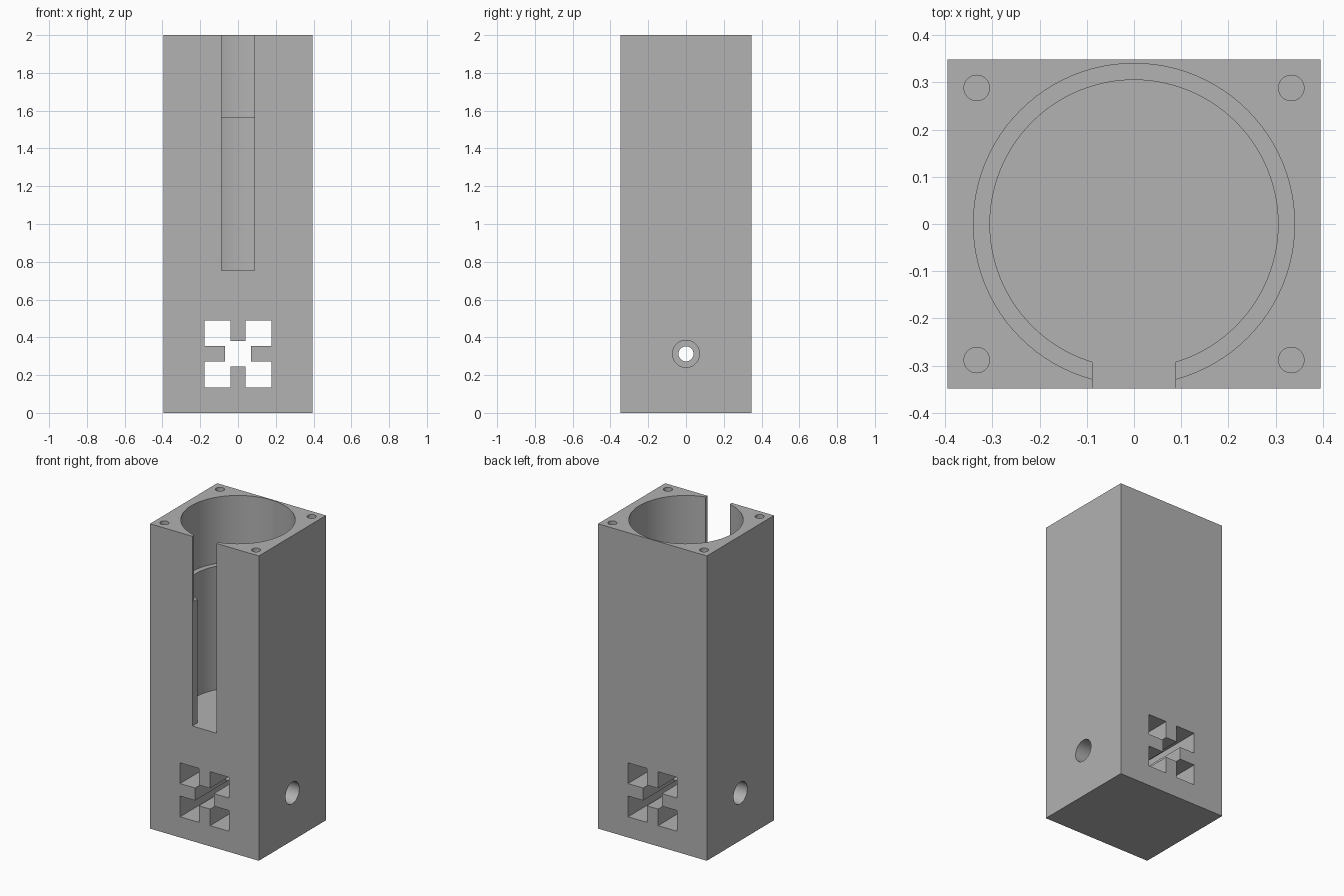
import bpy
import math

default = bpy.data.objects.get("Cube")
if default:
    bpy.data.objects.remove(default, do_unlink=True)

HALF_X, HALF_Y, HEIGHT = 0.395, 0.348, 2.0
BORE_FLOOR, LEDGE = 0.755, 1.565
VENT_Z = 0.3125

grey = bpy.data.materials.new("plain_grey")
grey.use_nodes = True
colour = (0.445, 0.445, 0.445, 1)
grey.diffuse_color = colour
grey.node_tree.nodes["Principled BSDF"].inputs["Base Color"].default_value = colour


def box(name, low, high):
    """Axis-aligned box between two corners."""
    centre = [(a + b) / 2 for a, b in zip(low, high)]
    bpy.ops.mesh.primitive_cube_add(size=1, location=centre)
    ob = bpy.context.object
    ob.name = name
    ob.scale = [b - a for a, b in zip(low, high)]
    bpy.ops.object.transform_apply(location=True, rotation=False, scale=True)
    return ob


def rod(name, radius, length, centre, sides=48, rotation=(0, 0, 0)):
    bpy.ops.mesh.primitive_cylinder_add(vertices=sides, radius=radius, depth=length,
                                        location=centre, rotation=rotation)
    ob = bpy.context.object
    ob.name = name
    return ob


def cut(target, cutter):
    """Subtract the cutter and discard it."""
    mod = target.modifiers.new("cut", "BOOLEAN")
    mod.operation = "DIFFERENCE"
    mod.solver = "EXACT"
    mod.object = cutter
    bpy.context.view_layer.objects.active = target
    bpy.ops.object.modifier_apply(modifier=mod.name)
    bpy.data.objects.remove(cutter, do_unlink=True)


# Rectangular housing
housing = box("housing", (-HALF_X, -HALF_Y, 0), (HALF_X, HALF_Y, HEIGHT))
housing.data.materials.append(grey)

# Stepped round bore: narrow below the ledge, wide above it
for radius, floor in ((0.305, BORE_FLOOR), (0.34, LEDGE)):
    top = HEIGHT + 0.1
    cut(housing, rod("bore_cutter", radius, top - floor, (0, 0, (top + floor) / 2), 96))

# Vertical slot in the front wall
cut(housing, box("slot_cutter", (-0.088, -0.5, BORE_FLOOR), (0.088, -0.1, HEIGHT + 0.1)))

# Screw holes in the top corners
for sx in (-1, 1):
    for sy in (-1, 1):
        cut(housing, rod("screw_cutter", 0.027, 0.5, (sx * 0.333, sy * 0.288, HEIGHT), 32))

# Five overlapping square openings running front to back
square = 0.068
openings = [(0, 0)] + [(sx * 0.109, sz * 0.109) for sx in (-1, 1) for sz in (-1, 1)]
for x, z in openings:
    cut(housing, box("vent_cutter", (x - square, -0.5, VENT_Z + z - square),
                     (x + square, 0.5, VENT_Z + z + square)))

# Sideways hole, widened at both ends
sideways = (0, math.pi / 2, 0)
cut(housing, rod("cable_cutter", 0.04, 1, (0, 0, VENT_Z), 48, sideways))
for sx in (-1, 1):
    cut(housing, rod("counterbore_cutter", 0.0715, 0.4, (sx * 0.4, 0, VENT_Z), 48, sideways))

# Smooth bores with crisp edges
bpy.ops.object.select_all(action="DESELECT")
housing.select_set(True)
bpy.context.view_layer.objects.active = housing
bpy.ops.object.shade_smooth_by_angle(angle=math.radians(30))
